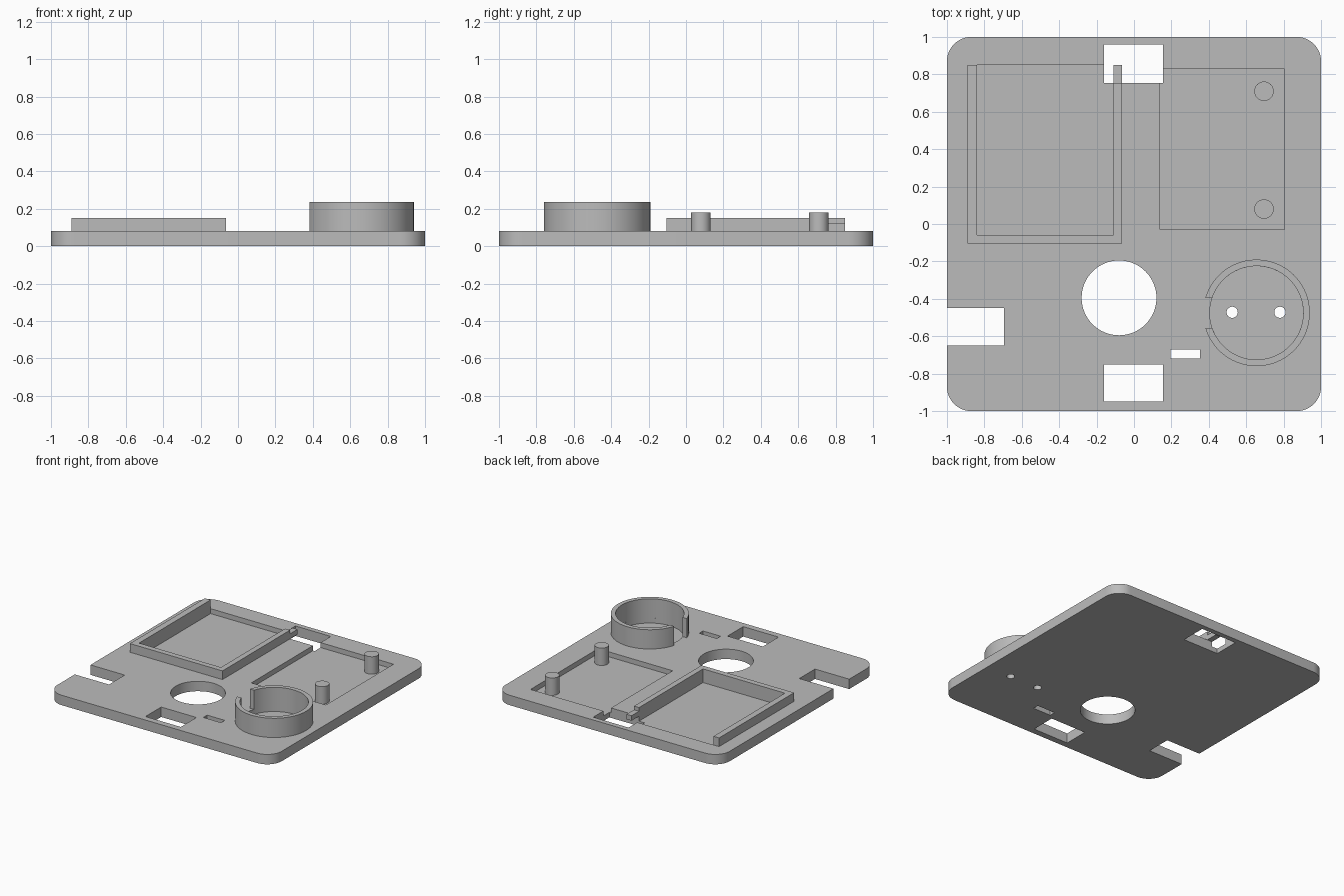
import bpy, bmesh
from math import sin, cos, pi, asin, radians

if "Cube" in bpy.data.objects:
    bpy.data.objects.remove(bpy.data.objects["Cube"])

grey = bpy.data.materials.new("plain_grey")
grey.use_nodes = True
COLOUR = (0.5, 0.5, 0.5, 1)
grey.diffuse_color = COLOUR
grey.node_tree.nodes["Principled BSDF"].inputs["Base Color"].default_value = COLOUR

THICK, FLOOR = 0.08, 0.04   # plate top and pocket floor heights


def arc(cx, cy, r, a0, a1, n):
    return [(cx + r * cos(a0 + (a1 - a0) * i / n), cy + r * sin(a0 + (a1 - a0) * i / n))
            for i in range(n + 1)]


def circle(cx, cy, r, n=64):
    return arc(cx, cy, r, 0, 2 * pi, n)[:-1]


def rect(x0, x1, y0, y1):
    return [(x0, y0), (x1, y0), (x1, y1), (x0, y1)]


def prism(name, outline, z0, z1):
    """Extrude a flat outline from z0 up to z1."""
    bm = bmesh.new()
    face = bm.faces.new([bm.verts.new((x, y, z0)) for x, y in outline])
    top = bmesh.ops.extrude_face_region(bm, geom=[face])["geom"]
    bmesh.ops.translate(bm, vec=(0, 0, z1 - z0),
                        verts=[v for v in top if isinstance(v, bmesh.types.BMVert)])
    bmesh.ops.recalc_face_normals(bm, faces=bm.faces)
    mesh = bpy.data.meshes.new(name)
    bm.to_mesh(mesh)
    bm.free()
    ob = bpy.data.objects.new(name, mesh)
    bpy.context.collection.objects.link(ob)
    mesh.materials.append(grey)
    return ob


def activate(ob):
    bpy.ops.object.select_all(action='DESELECT')
    ob.select_set(True)
    bpy.context.view_layer.objects.active = ob


def smooth(ob):
    activate(ob)
    bpy.ops.object.shade_smooth_by_angle(angle=radians(30))


def cut(target, outline, z0):
    cutter = prism("cutter", outline, z0, 0.3)
    cutter.hide_render = True
    mod = target.modifiers.new("cut", 'BOOLEAN')
    mod.operation, mod.solver, mod.object = 'DIFFERENCE', 'EXACT', cutter
    activate(target)
    bpy.ops.object.modifier_apply(modifier=mod.name)
    bpy.data.objects.remove(cutter)


# Base plate with rounded corners
R = 0.13
corners = []
for k, (sx, sy) in enumerate([(1, 1), (-1, 1), (-1, -1), (1, -1)]):
    corners += arc(sx * (1 - R), sy * (1 - R), R, k * pi / 2, (k + 1) * pi / 2, 12)
plate = prism("base_plate", corners, 0, THICK)

# Shallow pockets: open tray, board bay and round cup
CUP = (0.655, -0.475)
cut(plate, rect(-0.84, -0.11, -0.06, 0.85), FLOOR)
cut(plate, rect(0.14, 0.805, -0.03, 0.83), FLOOR)
cut(plate, circle(*CUP, 0.25), FLOOR)

# Through openings
for opening in (rect(-0.16, 0.155, 0.755, 0.96), rect(-0.16, 0.155, -0.95, -0.75),
                rect(-1.1, -0.695, -0.65, -0.45), rect(0.195, 0.353, -0.72, -0.672),
                circle(-0.08, -0.395, 0.2),
                circle(0.525, -0.472, 0.03, 24), circle(0.78, -0.472, 0.03, 24)):
    cut(plate, opening, -0.1)
smooth(plate)

# Three-sided tray wall, with a lower tongue over the back opening
prism("tray_wall", [(-0.89, 0.85), (-0.89, -0.105), (-0.065, -0.105), (-0.065, 0.755),
                    (-0.11, 0.755), (-0.11, -0.06), (-0.84, -0.06), (-0.84, 0.85)], THICK, 0.15)
prism("tray_wall_tongue", rect(-0.11, -0.065, 0.755, 0.85), THICK, 0.12)

# Split cup wall with a slot on its right side
half = 0.08
a_out, a_in = asin(half / 0.285), asin(half / 0.25)
smooth(prism("cup_wall", arc(*CUP, 0.285, -pi + a_out, pi - a_out, 64)
             + arc(*CUP, 0.25, pi - a_in, -pi + a_in, 64), THICK, 0.235))

# Board posts
for name, y in (("front_post", 0.08), ("back_post", 0.71)):
    smooth(prism(name, circle(0.695, y, 0.052, 32), FLOOR, 0.18))
